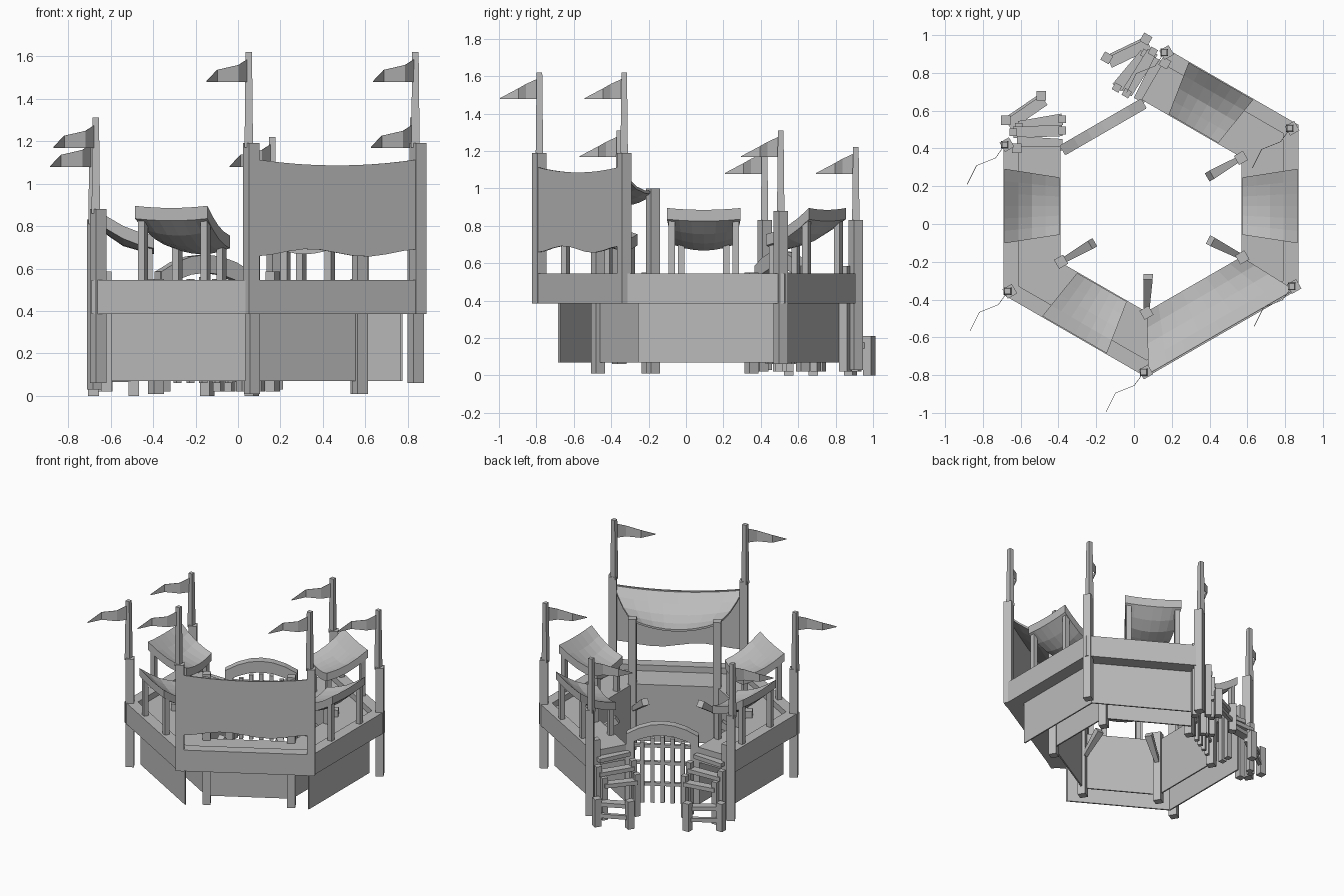
import bpy, bmesh, math
from mathutils import Matrix, Vector

if "Cube" in bpy.data.objects:
    bpy.data.objects.remove(bpy.data.objects["Cube"])

grey = bpy.data.materials.new("plain_grey")
grey.use_nodes = True
COLOR = (0.5, 0.5, 0.5, 1)
grey.diffuse_color = COLOR
grey.node_tree.nodes["Principled BSDF"].inputs["Base Color"].default_value = COLOR

CENTER = Matrix.Translation((0.09, 0.075, 0))
MIRROR = Matrix.Scale(-1, 4, (1, 0, 0))
WORLD = Matrix.Identity(4)
OUT, INN, WALL = 0.78, 0.48, 0.685     # distances of rim, inner edge and skirt
CUT = 0.335                            # where a section stops at the gate
NEAR = 0.025                           # the main section sits this much closer in


def frame(k):
    """Section frame: x runs along the side, y points outward; 0 is the gate."""
    return CENTER @ Matrix.Rotation(math.radians(30 + 60 * k), 4, 'Z')


def finish(name, bm, M):
    bmesh.ops.transform(bm, matrix=M, verts=bm.verts)
    bmesh.ops.recalc_face_normals(bm, faces=bm.faces)
    mesh = bpy.data.meshes.new(name)
    bm.to_mesh(mesh)
    bm.free()
    mesh.materials.append(grey)
    ob = bpy.data.objects.new(name, mesh)
    bpy.context.collection.objects.link(ob)


def thicken(bm, vec):
    ext = bmesh.ops.extrude_face_region(bm, geom=bm.faces[:], use_keep_orig=True)
    verts = [g for g in ext["geom"] if isinstance(g, bmesh.types.BMVert)]
    bmesh.ops.translate(bm, verts=verts, vec=vec)


def prism(name, pts, z0, z1, M):
    bm = bmesh.new()
    bm.faces.new([bm.verts.new((x, y, z0)) for x, y in pts])
    thicken(bm, (0, 0, z1 - z0))
    finish(name, bm, M)


def beam(name, a, b, M, w=0.06, h=None, w_end=None):
    """Square bar from a to b, optionally flat (h) or tapered (w_end)."""
    a, b = Vector(a), Vector(b)
    h = h or w
    grow = (w_end or w) / w
    d = (b - a).normalized()
    side = Vector((1, 0, 0)) if abs(d.z) > 0.99 else d.cross((0, 0, 1)).normalized()
    up = side.cross(d)
    bm = bmesh.new()
    rings = []
    for p, s in ((a, 0.5), (b, 0.5 * grow)):
        rings.append([bm.verts.new(p + side * i * w * s + up * j * h * s)
                      for i, j in ((-1, -1), (1, -1), (1, 1), (-1, 1))])
    bm.faces.new(rings[0])
    bm.faces.new(rings[1])
    for i in range(4):
        j = (i + 1) % 4
        bm.faces.new((rings[0][i], rings[0][j], rings[1][j], rings[1][i]))
    finish(name, bm, M)


def post(name, x, y, z0, z1, M, w=0.06, w_end=None):
    beam(name, (x, y, z0), (x, y, z1), M, w, None, w_end)


def cloth(name, fn, M, vec, nu=6, nv=4):
    bm = bmesh.new()
    g = [[bm.verts.new(fn(2 * i / nu - 1, j / nv)) for j in range(nv + 1)]
         for i in range(nu + 1)]
    for i in range(nu):
        for j in range(nv):
            bm.faces.new((g[i][j], g[i + 1][j], g[i + 1][j + 1], g[i][j + 1]))
    thicken(bm, vec)
    finish(name, bm, M)


def ring_part(name, k, r0, r1, z0, z1, near=NEAR):
    """Mitred strip of the hexagon, cut square beside the gate."""
    def end(r, sign):
        side = (k - sign) % 6              # neighbouring section on this end
        own = r - near if k == 3 else r
        other = r - near if side == 3 else r
        half = CUT if side == 0 else (other - own / 2) / math.sin(math.pi / 3)
        return (sign * half, own)
    prism(name, [end(r0, -1), end(r0, 1), end(r1, 1), end(r1, -1)], z0, z1, frame(k))


# Small awning: high at the rim, sagging towards the yard
def awning(u, v):
    sag = (1 - u * u) * (0.01 + 0.025 * math.sin(math.pi * min(v, 0.75)))
    z = 0.895 - 0.14 * v - 0.025 * math.sin(math.pi * v) - sag
    return (u * (0.197 - 0.045 * v), OUT - 0.005 - 0.29 * v, z)


# Large awning over the main section, and its hanging outer sheet
def big_awning(u, v):
    z = 1.115 - 0.13 * v - 0.03 * (1 - u * u) * (1 + v) - 0.04 * math.sin(math.pi * v)
    return (u * (0.45 - 0.16 * v), OUT - NEAR - 0.3 * v, z)


def big_sheet(u, v):
    top = 1.115 - 0.03 * (1 - u * u)
    low = 0.674 + 0.018 * math.sin(4.6 * u)
    return (u * 0.45, OUT - NEAR, top + (low - top) * v)


# Platform sections with rim, floor and skirts
for k in (-2, -1, 1, 2, 3):
    ring_part("rim", k, OUT - 0.08, OUT, 0.385, 0.545)
    ring_part("floor", k, INN, OUT - 0.08, 0.385, 0.5)
    ring_part("inner_skirt", k, INN, INN + 0.01, 0.07, 0.39)
    if k == 3:
        continue
    ring_part("outer_skirt", k, WALL - 0.01, WALL, 0.07, 0.39, 0.055)
    F = frame(k) @ Matrix.Translation((math.copysign(0.02, k), 0, 0))
    cloth("awning", awning, F, (0, 0, -0.06))
    for s in (-1, 1):
        post("awning_outer_post", s * 0.17, OUT - 0.035, 0.49, 0.85, F, 0.035)
        post("awning_inner_post", s * 0.12, INN + 0.03, 0.49, 0.71, F, 0.035)

cloth("big_awning", big_awning, frame(3), (0, 0, -0.015), 8)
cloth("big_outer_sheet", big_sheet, frame(3), (0, -0.01, 0), 10, 1)


# Waving pennant on a pole
def flag(x, y, z0, z1):
    post("flag_pole", x, y, z0, z1, WORLD, 0.04, 0.03)
    bm = bmesh.new()
    rows = []
    for dx, dy, top in ((0, 0, 0.03), (-0.05, -0.07, 0.062), (-0.15, -0.11, 0.085), (-0.2, -0.21, 0.138)):
        rows.append([bm.verts.new((x + dx, y + dy, z1 - d)) for d in (top, 0.143)])
    for p, q in zip(rows, rows[1:]):
        bm.faces.new((p[0], q[0], q[1], p[1]))
    thicken(bm, (0.002, -0.002, 0))
    finish("pennant", bm, WORLD)


# Corner posts, inner legs and torches, mirrored about the gate axis
B = frame(0)
for s in (1, -1):
    for x, y, z0, z1, pole in ((0.453, -0.73, 0.385, 1.19, 1.62),
                               (0.863, 0, 0.06, 0.88, 1.31),
                               (0.488, 0.68, 0.03, 0.83, 1.22)):
        post("corner_post", s * x, y, z0, z1, B, 0.057)
        p = B @ Vector((s * x, y, 0))
        flag(p.x - 0.012, p.y, z1 - 0.02, pole)
    for x, y, top in ((0.55, 0, 0.55), (0.293, -0.46, 1.0)):
        x *= s
        post("inner_leg", x, y, 0.01, top, B, 0.055)
        beam("torch", (x * 0.96, y * 0.96, 0.32), (x * 0.65, y * 0.65, 0.44), B, 0.03, None, 0.05)

    # Fanned stairs beside the gate
    S = frame(s) if s == 1 else frame(s) @ MIRROR
    post("gate_post", s * 0.222, 0.507, 0.02, 0.585, B, 0.055)
    post("stair_top_post", 0.325, 0.71, 0.02, 0.585, S, 0.05)
    steps = (((0.36, 0.71), (0.345, 0.47), 0.44), ((0.41, 0.73), (0.42, 0.47), 0.36),
             ((0.44, 0.70), (0.48, 0.47), 0.28), ((0.45, 0.755), (0.58, 0.565), 0.16))
    for p, q, z in steps:
        beam("stair_tread", (*p, z), (*q, z), S, 0.06, 0.03)
    for p, q, z in steps[1:3]:
        for x, y in (p, q):
            post("stair_leg", x, y, 0.02, z + 0.06, S, 0.04)
    ends = ((0.475, 0.77), (0.605, 0.58))
    for x, y in ends:
        post("stair_end_post", x, y, 0, 0.21, S, 0.05)
    beam("stair_end_rail", (*ends[0], 0.08), (*ends[1], 0.08), S, 0.025, 0.03)

# Gate arch and grille
UPRIGHT = B @ Matrix.Translation((0, 0.537, 0)) @ Matrix.Rotation(math.pi / 2, 4, 'X')
arc = [i / 3 - 1 for i in range(7)]
upper = [(u * 0.245, 0.585 + 0.08 * (1 - u * u)) for u in arc]
lower = [(u * 0.245, 0.5 + 0.08 * (1 - u * u)) for u in reversed(arc)]
prism("gate_arch", upper + lower, 0, 0.06, UPRIGHT)
for i in range(-2, 3):
    post("gate_bar", i * 0.07, 0.507, 0.06, 0.56 - 0.01 * i * i, B, 0.028)
for z in (0.2, 0.36, 0.49):
    beam("gate_crossbar", (-0.21, 0.507, z), (0.21, 0.507, z), B, 0.024)
